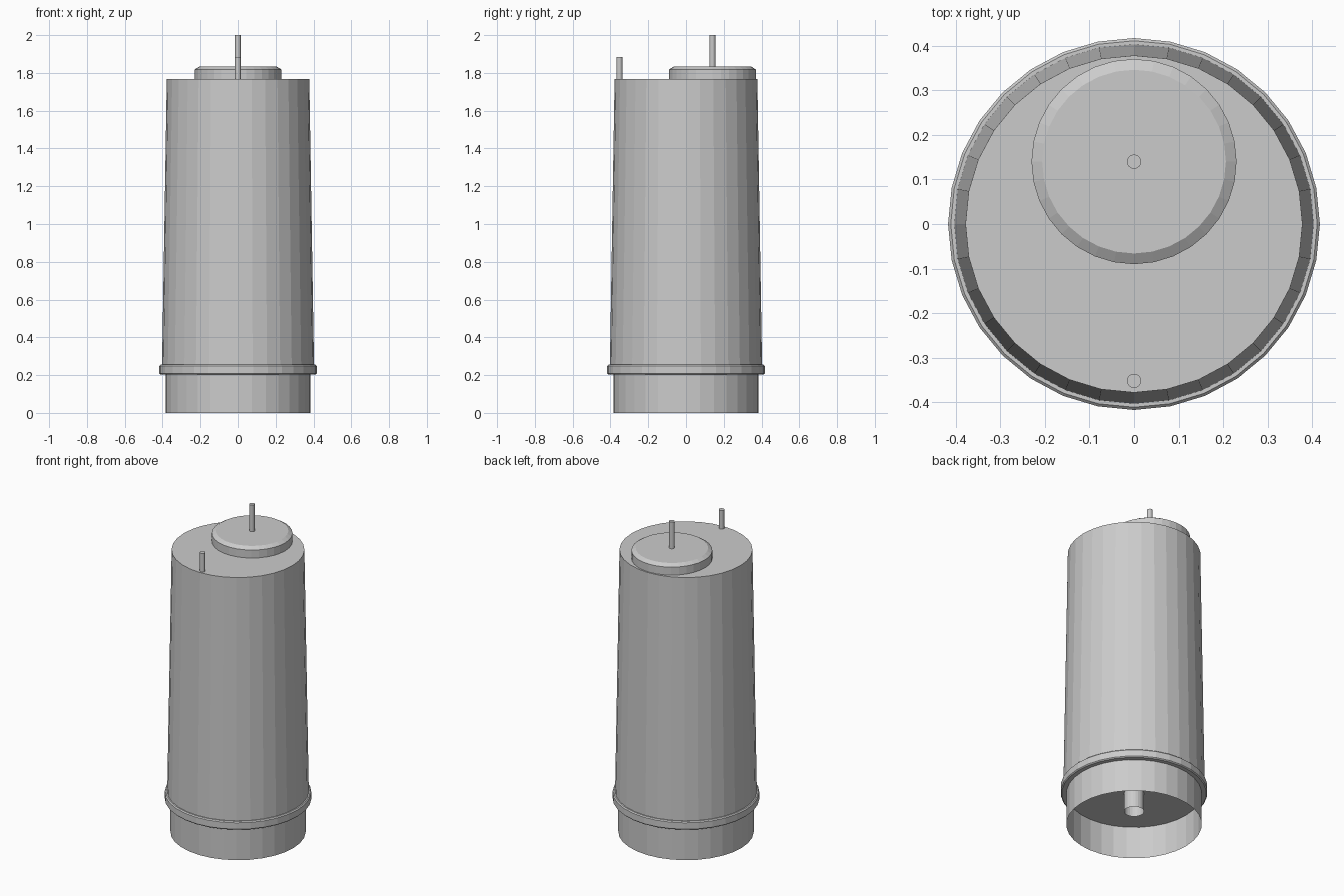
import bpy, bmesh, math

if "Cube" in bpy.data.objects:
    bpy.data.objects.remove(bpy.data.objects["Cube"])

grey = bpy.data.materials.new("plain grey")
grey.diffuse_color = (0.6, 0.6, 0.6, 1.0)
grey.use_nodes = True
grey.node_tree.nodes["Principled BSDF"].inputs["Base Color"].default_value = grey.diffuse_color


def lathe(name, profile, sides, y=0.0, cap_start=False, cap_end=False):
    """Spin a (radius, height) profile about a vertical axis at the given y."""
    bm = bmesh.new()
    rings = []
    for r, z in profile:
        rings.append([bm.verts.new((r * math.cos(2 * math.pi * i / sides),
                                    r * math.sin(2 * math.pi * i / sides) + y, z))
                      for i in range(sides)])
    for low, high in zip(rings, rings[1:]):
        for i in range(sides):
            j = (i + 1) % sides
            bm.faces.new((low[i], low[j], high[j], high[i]))
    if cap_start:
        bm.faces.new(rings[0][::-1])
    if cap_end:
        bm.faces.new(rings[-1])
    mesh = bpy.data.meshes.new(name)
    bm.to_mesh(mesh)
    bm.free()
    mesh.materials.append(grey)
    obj = bpy.data.objects.new(name, mesh)
    bpy.context.collection.objects.link(obj)
    return obj


# Open skirt around the foot
lathe("base_skirt", [(0.385, 0.0), (0.385, 0.205)], 32)

# Collar ring and tapered tank; the tank floor closes the top of the skirt
lathe("tank_body", [(0.411, 0.203), (0.417, 0.209), (0.417, 0.249), (0.411, 0.255),
                    (0.403, 0.255), (0.378, 1.768)], 32, cap_start=True, cap_end=True)

# Open outlet pipe under the floor
lathe("outlet_pipe", [(0.057, 0.085), (0.057, 0.205)], 24)

# Off-centre hatch with a chamfered rim
lathe("hatch_lid", [(0.23, 1.768), (0.23, 1.818), (0.206, 1.833)], 32, y=0.14, cap_end=True)

# Two thin rods on top
for name, y, low, high in (("hatch_rod", 0.14, 1.833, 2.0),
                           ("front_rod", -0.352, 1.768, 1.885)):
    lathe(name, [(0.016, low), (0.016, high)], 16, y=y, cap_end=True)
